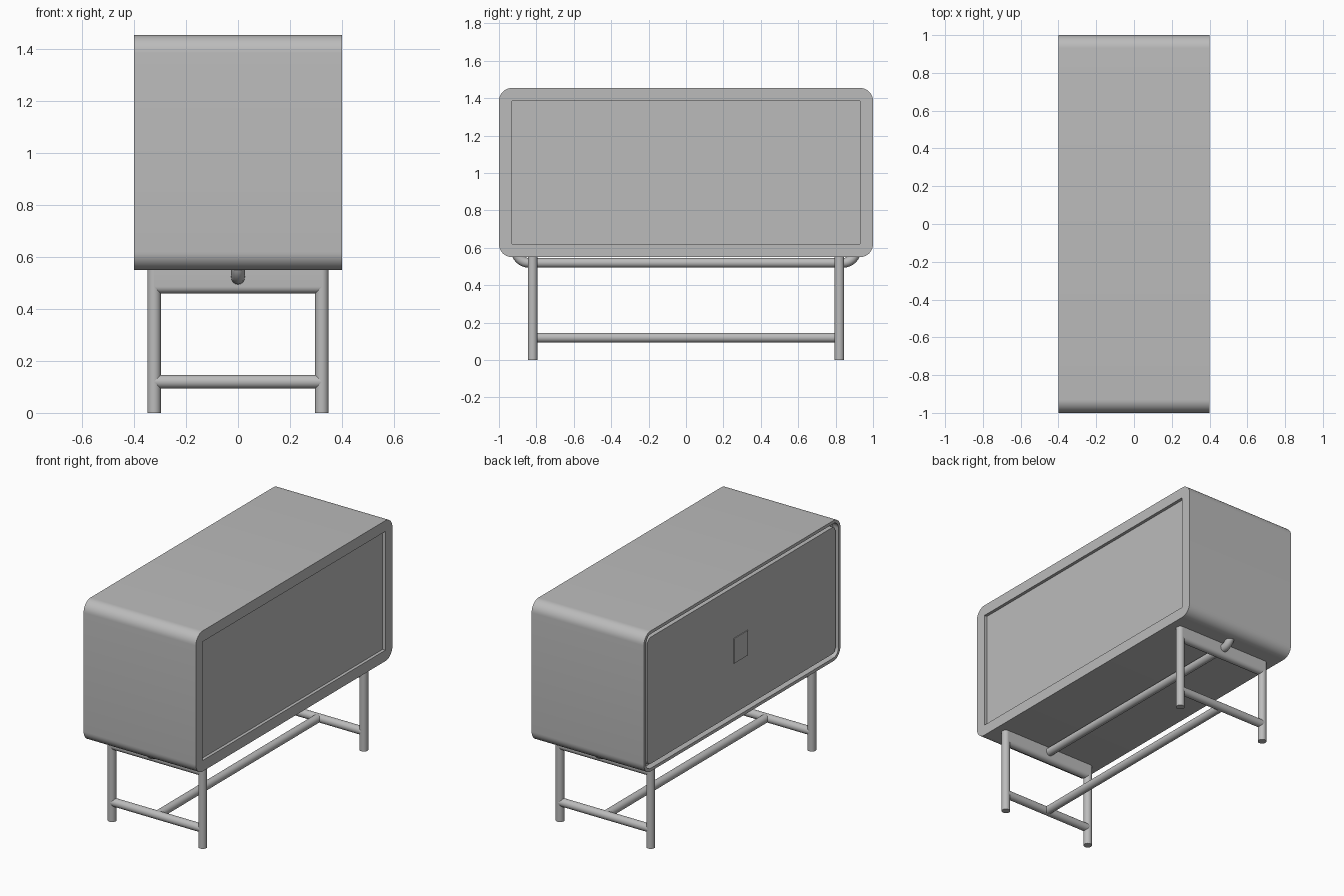
import bpy, bmesh
from math import pi, cos, sin, radians
from mathutils import Vector

if "Cube" in bpy.data.objects:
    bpy.data.objects.remove(bpy.data.objects["Cube"], do_unlink=True)

grey = bpy.data.materials.new("plain grey")
grey.use_nodes = True
grey.diffuse_color = (0.5, 0.5, 0.5, 1)
grey.node_tree.nodes["Principled BSDF"].inputs["Base Color"].default_value = (0.5, 0.5, 0.5, 1)

R = 0.026                 # tube radius
Y, Z0, Z1 = 1.0, 0.55, 1.455   # cabinet half length, underside, top


def finish(obj, angle=35):
    if not obj.data.materials:
        obj.data.materials.append(grey)
    bpy.ops.object.select_all(action='DESELECT')
    obj.select_set(True)
    bpy.context.view_layer.objects.active = obj
    bpy.ops.object.shade_smooth_by_angle(angle=radians(angle))
    return obj


def prism(name, profile, x0, x1):
    """Extrude a (y, z) outline along x."""
    bm = bmesh.new()
    face = bm.faces.new([bm.verts.new((x0, y, z)) for y, z in profile])
    ext = bmesh.ops.extrude_face_region(bm, geom=[face])
    verts = [v for v in ext["geom"] if isinstance(v, bmesh.types.BMVert)]
    bmesh.ops.translate(bm, verts=verts, vec=(x1 - x0, 0, 0))
    bmesh.ops.recalc_face_normals(bm, faces=bm.faces)
    mesh = bpy.data.meshes.new(name)
    bm.to_mesh(mesh)
    bm.free()
    obj = bpy.data.objects.new(name, mesh)
    bpy.context.collection.objects.link(obj)
    return finish(obj)


def rounded(y, z0, z1, r, n=10):
    """Rounded rectangle outline, symmetric in y."""
    pts = []
    corners = [(y - r, z1 - r), (r - y, z1 - r), (r - y, z0 + r), (y - r, z0 + r)]
    for k, (cy, cz) in enumerate(corners):
        for i in range(n + 1):
            a = pi / 2 * (k + i / n)
            pts.append((cy + r * cos(a), cz + r * sin(a)))
    return pts


def box(y, z0, z1):
    return [(-y, z0), (y, z0), (y, z1), (-y, z1)]


def cut(obj, cutter):
    mod = obj.modifiers.new("cut", 'BOOLEAN')
    mod.object = cutter
    mod.solver = 'EXACT'
    bpy.context.view_layer.objects.active = obj
    bpy.ops.object.modifier_apply(modifier=mod.name)
    bpy.data.objects.remove(cutter, do_unlink=True)


def rod(name, a, b, r=R):
    a, b = Vector(a), Vector(b)
    bpy.ops.mesh.primitive_cylinder_add(vertices=32, radius=r, depth=(b - a).length,
                                        location=(a + b) / 2)
    obj = bpy.context.object
    obj.name = name
    obj.rotation_euler = (b - a).to_track_quat('Z', 'Y').to_euler()
    return finish(obj)


# Cabinet shell with a square recess on one long side and an open mouth on the other
shell = prism("cabinet_shell", rounded(Y, Z0, Z1, 0.07), -0.4, 0.4)
cut(shell, prism("recess_cutter", box(0.93, 0.62, 1.385), 0.38, 0.5))
cut(shell, prism("mouth_cutter", rounded(Y - 0.02, Z0 + 0.02, Z1 - 0.02, 0.05), -0.5, -0.36))
finish(shell)

# Door floating in the mouth with a shadow gap, and its square pull
prism("door", rounded(Y - 0.045, Z0 + 0.045, Z1 - 0.045, 0.03), -0.395, -0.355)
prism("door_pull", [(y + 0.01, z) for y, z in box(0.07, 0.92, 1.08)], -0.4, -0.394)

# End frames: legs, low crossbar and deep round-bottomed top rail
for end, y in (("front", -0.82), ("back", 0.82)):
    for side, x in (("left", 0.323), ("right", -0.323)):
        rod(f"{end}_{side}_leg", (x, y, 0), (x, y, Z0 + 0.01))
    rod(f"{end}_crossbar", (-0.323, y, 0.12), (0.323, y, 0.12))
    arc = [pi + pi * i / 16 for i in range(17)]
    rail = [(y + R * cos(a), 0.486 + R * sin(a)) for a in arc]
    prism(f"{end}_top_rail", rail + [(y + R, Z0 + 0.005), (y - R, Z0 + 0.005)], -0.323, 0.323)

# Long low stretcher
rod("long_stretcher", (0, -0.82, 0.12), (0, 0.82, 0.12))

# Long beam under the cabinet, turned up at both ends
path = [(0.91 - 0.07 + 0.07 * sin(a), 0.59 - 0.07 * cos(a))
        for a in (pi / 2 * i / 8 for i in range(9))]
path = [(-y, z) for y, z in reversed(path)] + path
curve = bpy.data.curves.new("under_beam", 'CURVE')
curve.dimensions = '3D'
curve.bevel_depth = R
curve.bevel_resolution = 6
curve.use_fill_caps = True
spline = curve.splines.new('POLY')
spline.points.add(len(path) - 1)
for p, (y, z) in zip(spline.points, path):
    p.co = (0, y, z, 1)
beam = bpy.data.objects.new("under_beam", curve)
bpy.context.collection.objects.link(beam)
bpy.ops.object.select_all(action='DESELECT')
beam.select_set(True)
bpy.context.view_layer.objects.active = beam
bpy.ops.object.convert(target='MESH')
finish(bpy.context.object)
